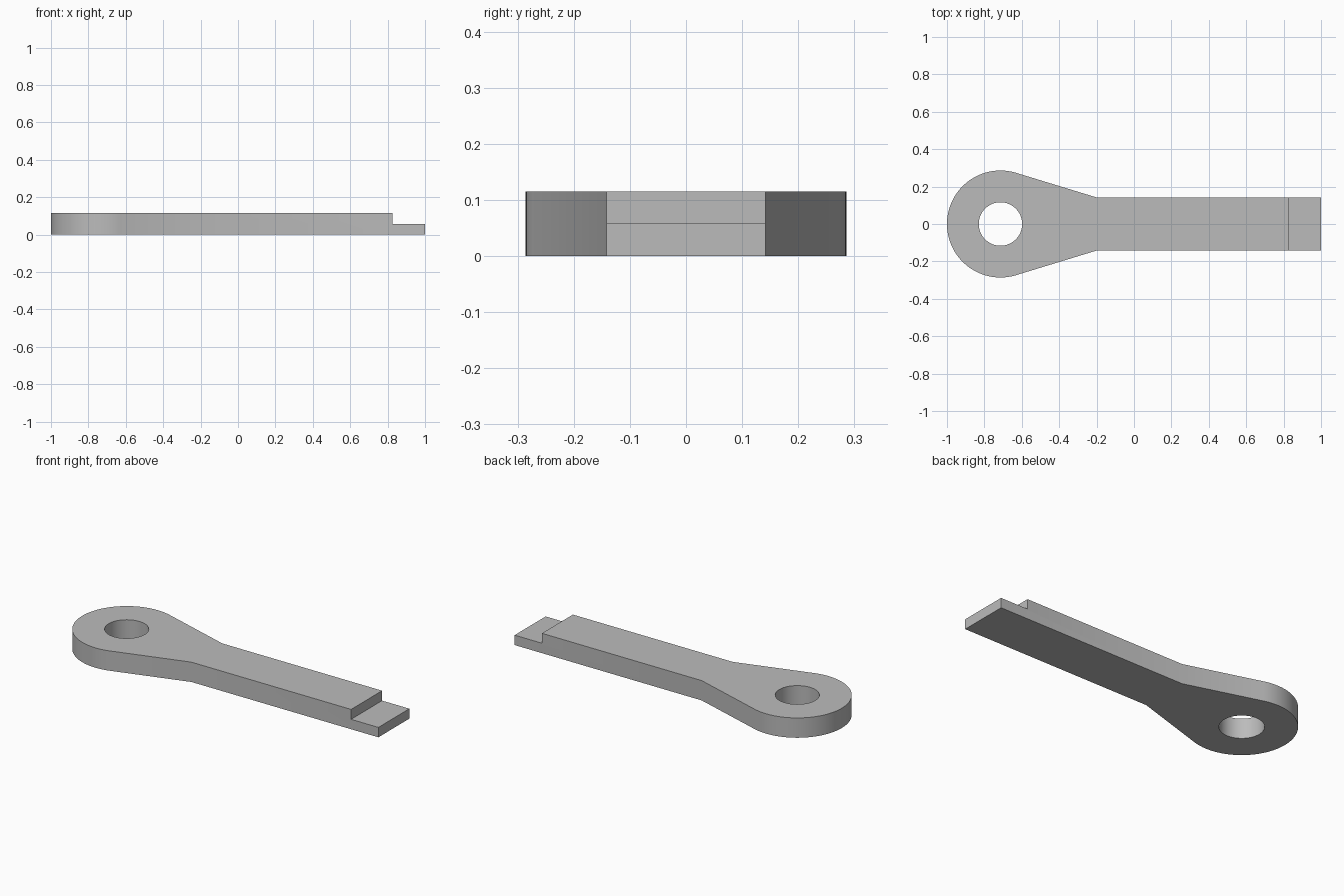
import bpy
import bmesh
from math import acos, atan2, cos, hypot, pi, sin

cube = bpy.data.objects.get("Cube")
if cube:
    bpy.data.objects.remove(cube, do_unlink=True)

# Main dimensions
EYE_X, EYE_R, HOLE_R = -0.714, 0.286, 0.116
NECK_X, HALF_W, END_X = -0.2, 0.142, 1.0
STEP_X, THICK = 0.825, 0.115

grey = bpy.data.materials.new("plain grey")
grey.use_nodes = True
colour = (0.5, 0.5, 0.5, 1)
grey.diffuse_color = colour
grey.node_tree.nodes["Principled BSDF"].inputs["Base Color"].default_value = colour


def prism(name, outline, z0, z1):
    """Extrude a closed outline from z0 up to z1."""
    bm = bmesh.new()
    face = bm.faces.new([bm.verts.new((x, y, z0)) for x, y in outline])
    grown = bmesh.ops.extrude_face_region(bm, geom=[face], use_keep_orig=True)
    top = [v for v in grown["geom"] if isinstance(v, bmesh.types.BMVert)]
    bmesh.ops.translate(bm, verts=top, vec=(0, 0, z1 - z0))
    bmesh.ops.recalc_face_normals(bm, faces=bm.faces)
    mesh = bpy.data.meshes.new(name)
    bm.to_mesh(mesh)
    bm.free()
    mesh.materials.append(grey)
    obj = bpy.data.objects.new(name, mesh)
    bpy.context.collection.objects.link(obj)
    return obj


def arc(radius, start, end, steps):
    return [(EYE_X + radius * cos(a), radius * sin(a))
            for a in (start + (end - start) * i / steps for i in range(steps + 1))]


# Round eye whose tangents run into the straight shank
reach = NECK_X - EYE_X
tangent = atan2(HALF_W, reach) + acos(EYE_R / hypot(reach, HALF_W))
outline = arc(EYE_R, tangent, 2 * pi - tangent, 64)
outline += [(NECK_X, -HALF_W), (END_X, -HALF_W), (END_X, HALF_W), (NECK_X, HALF_W)]
link_arm = prism("link_arm", outline, 0, THICK)

# Cutters for the eye hole and the half-thickness tongue
hole = prism("hole_cutter", arc(HOLE_R, 0, 2 * pi, 64)[:-1], -0.1, THICK + 0.1)
step = prism("step_cutter", [(STEP_X, -0.3), (1.2, -0.3), (1.2, 0.3), (STEP_X, 0.3)],
             THICK / 2, THICK + 0.1)

bpy.ops.object.select_all(action="DESELECT")
link_arm.select_set(True)
bpy.context.view_layer.objects.active = link_arm
for cutter in (hole, step):
    cutter.hide_render = True
    cut = link_arm.modifiers.new("cut", "BOOLEAN")
    cut.operation = "DIFFERENCE"
    cut.solver = "EXACT"
    cut.object = cutter
    bpy.ops.object.modifier_apply(modifier=cut.name)
    bpy.data.objects.remove(cutter, do_unlink=True)

bpy.ops.object.shade_smooth_by_angle(angle=pi / 6)
